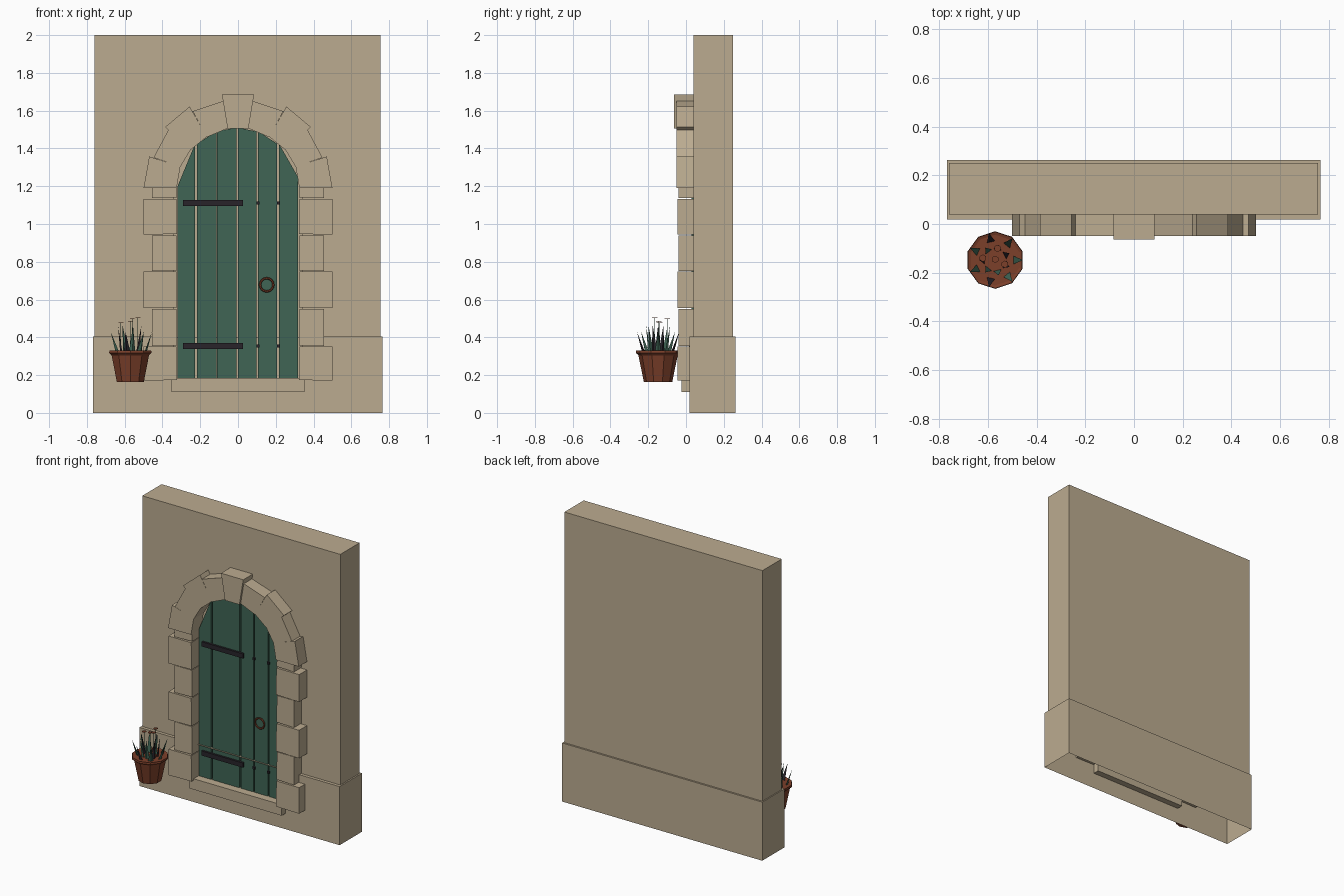
import bpy, bmesh, math
from mathutils import Vector

cube = bpy.data.objects.get("Cube")
if cube:
    bpy.data.objects.remove(cube, do_unlink=True)


def material(name, rgb):
    m = bpy.data.materials.new(name)
    m.use_nodes = True
    m.diffuse_color = (*rgb, 1)
    m.node_tree.nodes["Principled BSDF"].inputs["Base Color"].default_value = (*rgb, 1)
    return m


STONE = material("sandstone", (0.50, 0.41, 0.28))
GREEN = material("door_green", (0.05, 0.13, 0.09))
IRON = material("dark_iron", (0.021, 0.017, 0.023))
CLAY = material("terracotta", (0.20, 0.05, 0.023))


def finish(bm, name, mat):
    mesh = bpy.data.meshes.new(name)
    bm.to_mesh(mesh)
    bm.free()
    mesh.materials.append(mat)
    obj = bpy.data.objects.new(name, mesh)
    bpy.context.collection.objects.link(obj)
    return obj


def prism_mesh(profile, y0, y1):
    """Extrude an (x, z) outline from y0 to y1."""
    bm = bmesh.new()
    face = bm.faces.new([bm.verts.new((x, y0, z)) for x, z in profile])
    ext = bmesh.ops.extrude_face_region(bm, geom=[face], use_keep_orig=True)
    moved = [v for v in ext["geom"] if isinstance(v, bmesh.types.BMVert)]
    bmesh.ops.translate(bm, verts=moved, vec=(0, y1 - y0, 0))
    bmesh.ops.recalc_face_normals(bm, faces=bm.faces)
    return bm


def prism(name, profile, y0, y1, mat=STONE):
    return finish(prism_mesh(profile, y0, y1), name, mat)


def rect(x0, x1, z0, z1):
    return [(x0, z0), (x1, z0), (x1, z1), (x0, z1)]


def shell(name, outline, y0, y1, front):
    """Hollow box, open below, whose front face has the given outline."""
    bm = prism_mesh(outline, y0, y1)
    gone = [f for f in bm.faces if f.normal.y < -0.9 or f.normal.z < -0.9]
    bmesh.ops.delete(bm, geom=gone, context="FACES")
    bm.faces.new([bm.verts.new((x, y0, z)) for x, z in front])
    bmesh.ops.remove_doubles(bm, verts=bm.verts, dist=0.0005)
    return finish(bm, name, STONE)


# Wall with an arched opening, and wider base with a notch for the door
arch = [(0.34 * math.cos(math.pi * i / 12), 1.19 + 0.34 * math.sin(math.pi * i / 12))
        for i in range(13)]
arch.reverse()
shell("wall", rect(-0.76, 0.755, 0.4, 2), 0.04, 0.25,
      [(-0.76, 0.4), (-0.34, 0.4)] + arch + [(0.34, 0.4), (0.755, 0.4), (0.755, 2), (-0.76, 2)])
shell("wall_base", rect(-0.767, 0.765, 0, 0.405), 0.018, 0.262,
      [(-0.767, 0), (0.765, 0), (0.765, 0.405), (0.34, 0.405), (0.34, 0.12),
       (-0.34, 0.12), (-0.34, 0.405), (-0.767, 0.405)])
prism("threshold", rect(-0.352, 0.352, 0.11, 0.185), -0.025, 0.06)

# Jamb stones, alternately long and short
rows = [0.172, 0.356, 0.555, 0.753, 0.945, 1.138, 1.195]
for side, s in (("left", 1), ("right", -1)):
    for i in range(6):
        z0, z1 = rows[i] + 0.002, rows[i + 1] - 0.005
        outer = 0.5 if i % 2 == 0 else 0.456
        prism(f"jamb_stone_{side}_{i + 1}",
              [(s * 0.322, z0), (s * outer, z0 - 0.003), (s * outer, z1), (s * 0.326, z1)],
              -0.046 if i % 2 == 0 else -0.04, 0.06)

# Arch stones and keystone
voussoirs = [
    [(0.325, 1.19), (0.50, 1.19), (0.47, 1.357), (0.305, 1.305)],
    [(0.305, 1.303), (0.447, 1.352), (0.362, 1.51), (0.25, 1.395)],
    [(0.25, 1.393), (0.386, 1.513), (0.256, 1.622), (0.165, 1.462)],
    [(0.165, 1.46), (0.24, 1.597), (0.075, 1.652), (0.055, 1.506)],
]
for side, s in (("left", 1), ("right", -1)):
    for i, outline in enumerate(voussoirs):
        prism(f"arch_stone_{side}_{i + 1}", [(s * x, z) for x, z in outline], -0.05, 0.06)
prism("keystone", [(-0.055, 1.505), (0.055, 1.505), (0.085, 1.685), (-0.085, 1.685)],
      -0.064, 0.06)

# Door planks with sloping tops
edges = [-0.325, -0.222, -0.113, -0.004, 0.102, 0.212, 0.322]
tops = [1.2, 1.425, 1.49, 1.51, 1.49, 1.425, 1.25]
for i in range(6):
    x0 = edges[i] + (0.0015 if i == 2 else 0.005)
    x1 = edges[i + 1] - (0.0015 if i == 1 else 0.005)
    prism(f"door_plank_{i + 1}", [(x0, 0.18), (x1, 0.18), (x1, tops[i + 1]), (x0, tops[i])],
          0.03, 0.055, GREEN)

# Iron straps and studs
for name, z in (("lower", 0.355), ("upper", 1.11)):
    prism(f"{name}_strap", rect(-0.29, 0.026, z - 0.016, z + 0.016), 0.016, 0.04, IRON)
    for i, x in enumerate((0.105, 0.215)):
        prism(f"{name}_stud_{i + 1}", rect(x - 0.008, x + 0.008, z - 0.008, z + 0.008),
              0.02, 0.04, IRON)

# Ring handle
bpy.ops.mesh.primitive_torus_add(location=(0.152, 0.02, 0.678), rotation=(math.pi / 2, 0, 0),
                                 major_radius=0.035, minor_radius=0.006,
                                 major_segments=16, minor_segments=6)
ring = bpy.context.object
ring.name = "ring_handle"
ring.data.materials.append(CLAY)
bpy.ops.object.shade_smooth_by_angle()

# Ten-sided plant pot turned from a profile
PX, PY = -0.57, -0.148
bm = bmesh.new()
loops = []
for r, z in ((0.075, 0.163), (0.104, 0.305), (0.118, 0.318), (0.116, 0.33), (0.104, 0.326)):
    loops.append([bm.verts.new((PX + r * math.cos(math.tau * (k + 0.5) / 10),
                                PY + r * math.sin(math.tau * (k + 0.5) / 10), z))
                  for k in range(10)])
for a, b in zip(loops, loops[1:]):
    for k in range(10):
        n = (k + 1) % 10
        bm.faces.new((a[k], a[n], b[n], b[k]))
bm.faces.new(loops[0][::-1])
bm.faces.new(loops[-1])
finish(bm, "plant_pot", CLAY)

# Pointed leaves, folded along the middle
blades = {"green_leaves": (GREEN, []), "dark_leaves": (IRON, [])}
for k in range(14):
    key = "dark_leaves" if k % 3 == 1 else "green_leaves"
    reach = 0.115 if k % 2 == 0 else 0.065
    blades[key][1].append((math.tau * k / 14, reach, 0.43 if k % 2 == 0 else 0.462))
for name, (mat, leaves) in blades.items():
    bm = bmesh.new()
    for angle, reach, height in leaves:
        out = Vector((math.cos(angle), math.sin(angle), 0))
        across = Vector((-out.y, out.x, 0)) * 0.017
        base = Vector((PX, PY, 0.322)) + out * (reach * 0.65)
        tip = Vector((PX, PY, height)) + out * reach
        left, right, spine, top = [bm.verts.new(p) for p in
                                   (base - across, base + across, base + out * 0.012, tip)]
        bm.faces.new((left, spine, top))
        bm.faces.new((spine, right, top))
        bm.faces.new((right, left, top))
    finish(bm, name, mat)

# Small flat flowers on thin stems
for i, (x, y, z) in enumerate(((-0.56, -0.10, 0.5), (-0.57, -0.145, 0.487),
                               (-0.53, -0.165, 0.505), (-0.62, -0.14, 0.478))):
    for part, r, low, high in (("flower", 0.015, z - 0.003, z), ("stem", 0.0015, 0.322, z)):
        bpy.ops.mesh.primitive_cylinder_add(vertices=6, radius=r, depth=high - low,
                                            location=(x, y, (low + high) / 2))
        obj = bpy.context.object
        obj.name = f"{part}_{i + 1}"
        obj.data.materials.append(CLAY if part == "flower" else GREEN)
